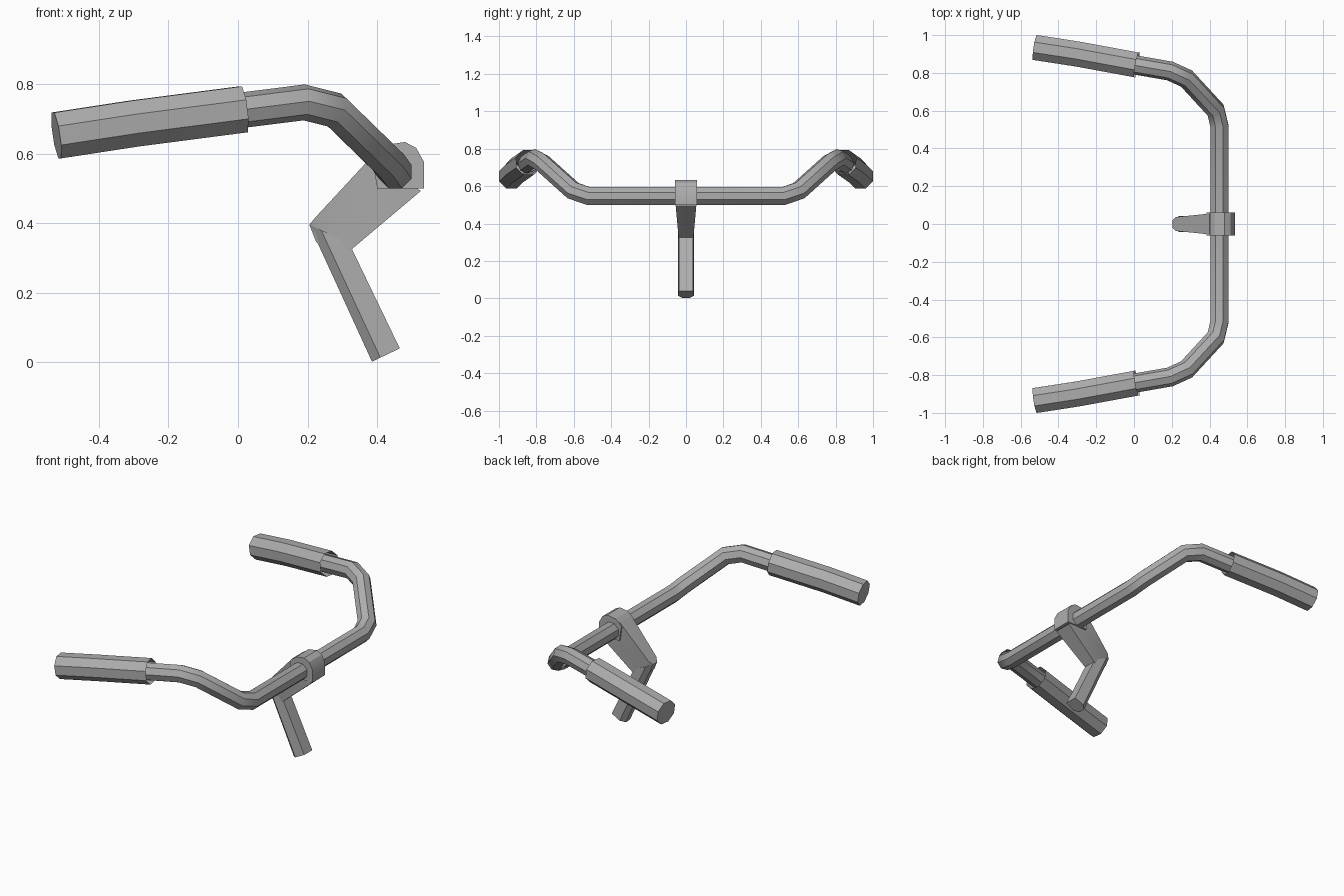
import bpy, bmesh, math
from mathutils import Vector

cube = bpy.data.objects.get("Cube")
if cube:
    bpy.data.objects.remove(cube, do_unlink=True)

# One grey for the whole assembly
grey = bpy.data.materials.new("mid grey")
grey.use_nodes = True
GREY = (0.42, 0.42, 0.42, 1)
grey.diffuse_color = GREY
grey.node_tree.nodes["Principled BSDF"].inputs["Base Color"].default_value = GREY


def loft(name, rings, cap_start=True, cap_end=True, mirror=False):
    """Skin a list of equally sized rings into an object."""
    bm = bmesh.new()
    rows = [[bm.verts.new(p) for p in ring] for ring in rings]
    n = len(rows[0])
    for a, b in zip(rows, rows[1:]):
        for i in range(n):
            j = (i + 1) % n
            bm.faces.new((a[i], a[j], b[j], b[i]))
    caps = [bm.faces.new(rows[k]) for k in (0, -1)]
    bmesh.ops.recalc_face_normals(bm, faces=bm.faces)
    drop = [f for f, keep in zip(caps, (cap_start, cap_end)) if not keep]
    bmesh.ops.delete(bm, geom=drop, context="FACES_ONLY")
    mesh = bpy.data.meshes.new(name)
    bm.to_mesh(mesh)
    bm.free()
    mesh.materials.append(grey)
    obj = bpy.data.objects.new(name, mesh)
    bpy.context.collection.objects.link(obj)
    bpy.ops.object.select_all(action="DESELECT")
    bpy.context.view_layer.objects.active = obj
    obj.select_set(True)
    bpy.ops.object.shade_smooth_by_angle(angle=math.radians(32))
    if mirror:
        mod = obj.modifiers.new("mirror", "MIRROR")
        mod.use_axis = (False, True, False)
    return obj


def tube_rings(path, radius, sides=8):
    """Octagonal rings along a path, mitred at every bend."""
    pts = [Vector(p) for p in path]
    dirs = [(b - a).normalized() for a, b in zip(pts, pts[1:])]
    d = dirs[0]
    side = d.cross(Vector((0, 0, 1))).normalized()
    up = side.cross(d)
    ring = []
    for i in range(sides):
        a = math.tau * (i + 0.5) / sides
        ring.append(pts[0] + radius * (math.cos(a) * side + math.sin(a) * up))
    rings = [ring]
    for k, d in enumerate(dirs):
        nxt = dirs[min(k + 1, len(dirs) - 1)]
        plane = (d + nxt).normalized()
        # Slide each point along the segment onto the mitre plane
        ring = [p + d * ((pts[k + 1] - p).dot(plane) / d.dot(plane)) for p in ring]
        rings.append(ring)
    return rings


# Bent bar, modelled on one side and mirrored
bar_path = [(0.452, 0, 0.547), (0.452, 0.52, 0.547), (0.432, 0.603, 0.575),
            (0.278, 0.77, 0.725), (0.19, 0.81, 0.747), (-0.04, 0.85, 0.718)]
loft("bent_bar", tube_rings(bar_path, 0.051), cap_start=False, mirror=True)

# Hand grips, open where the bar enters
grip_path = [(0.015, 0.842, 0.727), (-0.3, 0.9, 0.686), (-0.522, 0.934, 0.652)]
loft("hand_grips", tube_rings(grip_path, 0.072), cap_start=False, mirror=True)

# Clamp block around the middle of the bar
clamp = [(0.535, 0.5), (0.535, 0.575), (0.512, 0.616), (0.48, 0.633),
         (0.425, 0.625), (0.385, 0.59), (0.4, 0.5)]
loft("bar_clamp", [[(x, y, z) for x, z in clamp] for y in (-0.06, 0.06)])

# Tapered stem arm: upper point, lower point and half width of each section
arm = [((0.205, 0.395), (0.225, 0.345), 0.02),
       ((0.222, 0.416), (0.29, 0.294), 0.037),
       ((0.4, 0.608), (0.525, 0.492), 0.055)]
loft("stem_arm", [[(t[0], -w, t[1]), (t[0], w, t[1]), (b[0], w, b[1]), (b[0], -w, b[1])]
                  for t, b, w in arm])

# Stem post: chamfered front edge, flat back
section = [(0, -0.02), (0.3, -0.043), (1, -0.038), (1, 0.038), (0.3, 0.043), (0, 0.02)]
post = [((0.205, 0.395), (0.318, 0.345)), ((0.385, 0.002), (0.465, 0.04))]
loft("stem_post", [[(a[0] + t * (b[0] - a[0]), y, a[1] + t * (b[1] - a[1]))
                    for t, y in section] for a, b in post])
